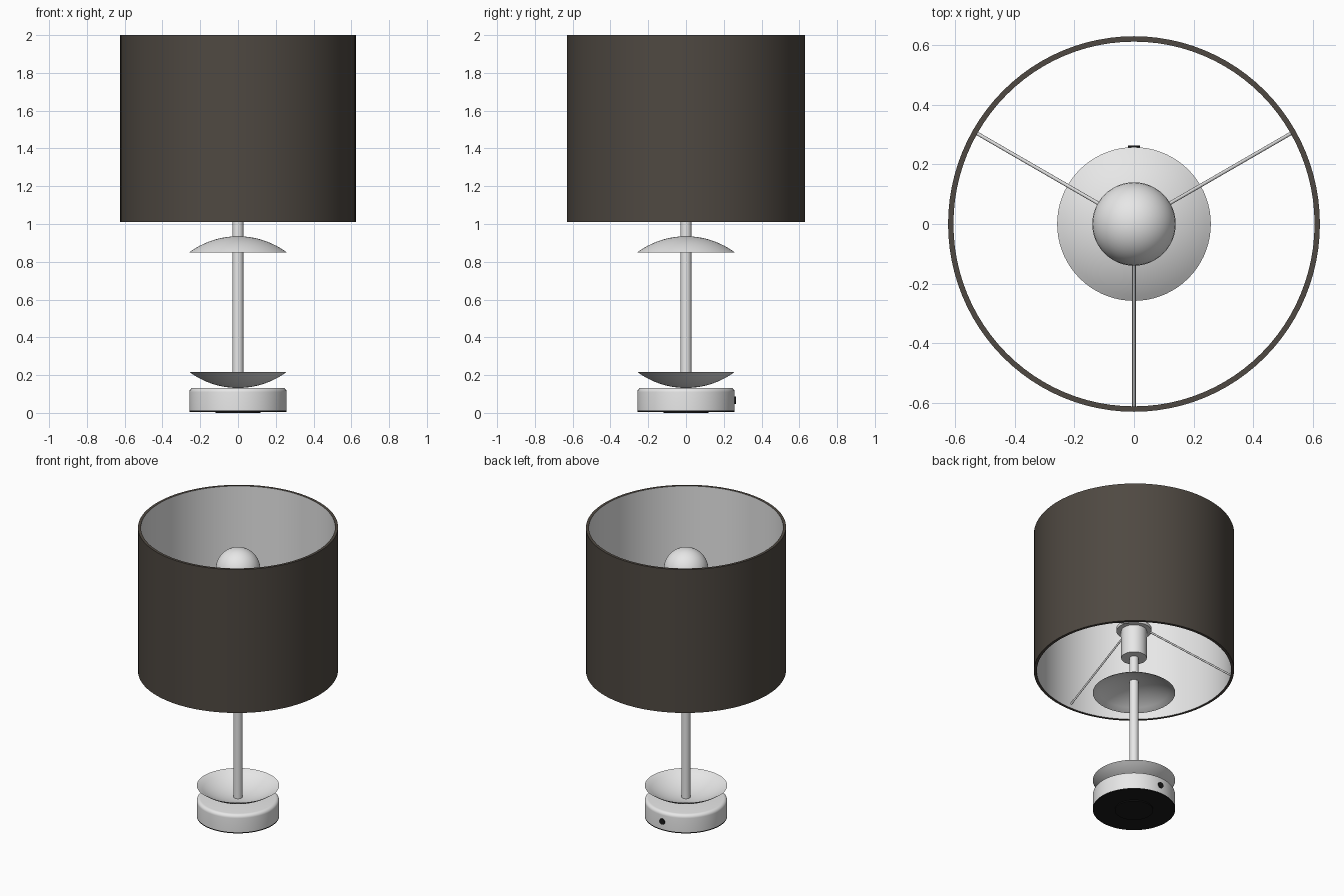
import bpy
import bmesh
from math import cos, sin, pi, radians, sqrt
from mathutils import Matrix, Vector

cube = bpy.data.objects.get("Cube")
if cube:
    bpy.data.objects.remove(cube, do_unlink=True)


def make_material(name, rgb, rough=0.6):
    mat = bpy.data.materials.new(name)
    mat.use_nodes = True
    mat.diffuse_color = (*rgb, 1)
    bsdf = mat.node_tree.nodes["Principled BSDF"]
    bsdf.inputs["Base Color"].default_value = (*rgb, 1)
    bsdf.inputs["Roughness"].default_value = rough
    return mat


white = make_material("white", (0.8, 0.8, 0.8))
brown = make_material("dark brown fabric", (0.078, 0.066, 0.054), 0.9)
black = make_material("black", (0.01, 0.01, 0.01))
steel = make_material("pale steel", (0.7, 0.7, 0.7), 0.4)


def finish(name, bm, *mats):
    bmesh.ops.remove_doubles(bm, verts=bm.verts, dist=0.0001)
    bmesh.ops.recalc_face_normals(bm, faces=bm.faces)
    mesh = bpy.data.meshes.new(name)
    bm.to_mesh(mesh)
    bm.free()
    obj = bpy.data.objects.new(name, mesh)
    bpy.context.collection.objects.link(obj)
    for mat in mats:
        mesh.materials.append(mat)
    bpy.ops.object.select_all(action="DESELECT")
    obj.select_set(True)
    bpy.context.view_layer.objects.active = obj
    bpy.ops.object.shade_smooth_by_angle(angle=radians(35))
    return obj


def lathe(name, profile, *mats, closed=False, steps=72):
    """Spin (radius, height) points round the z axis."""
    bm = bmesh.new()
    verts = [bm.verts.new((r, 0, z)) for r, z in profile]
    edges = [bm.edges.new(pair) for pair in zip(verts, verts[1:])]
    if closed:
        edges.append(bm.edges.new((verts[-1], verts[0])))
    bmesh.ops.spin(bm, geom=verts + edges, cent=(0, 0, 0), axis=(0, 0, 1),
                   angle=2 * pi, steps=steps, use_duplicate=False)
    return finish(name, bm, *mats)


def rod(name, start, end, radius, mat, sides=12):
    start, end = Vector(start), Vector(end)
    along = end - start
    turn = along.to_track_quat("Z", "Y").to_matrix().to_4x4()
    bm = bmesh.new()
    bmesh.ops.create_cone(bm, cap_ends=True, segments=sides, radius1=radius,
                          radius2=radius, depth=along.length,
                          matrix=Matrix.Translation((start + end) / 2) @ turn)
    return finish(name, bm, mat)


def dish(name, rim_z, top_z, mat, radius=0.258, thick=0.005):
    """Thin spherical cap between its rim and its crown."""
    rise = top_z - rim_z
    ball = (radius ** 2 + rise ** 2) / (2 * abs(rise))
    side = 1 if rise > 0 else -1
    radii = [radius * i / 14 for i in range(15)]
    outer = [(r, top_z - side * (ball - sqrt(ball ** 2 - r * r))) for r in radii]
    inner = [(r, z - side * thick) for r, z in outer[:-1]]
    return lathe(name, outer + inner[::-1], mat)


# Base with rounded top edge, on a black pad
edge = [(0.235 + 0.023 * sin(a), 0.11 + 0.023 * cos(a))
        for a in (i * pi / 12 for i in range(7))]
lathe("base", [(0, 0.133)] + edge + [(0.258, 0.013), (0, 0.013)], white)
lathe("base_pad", [(0, 0.013), (0.258, 0.013), (0.258, 0.006),
                   (0.12, 0.006), (0.12, 0), (0, 0)], black)
rod("cord_socket", (0, 0.245, 0.067), (0, 0.264, 0.067), 0.02, black, 24)

# Stem and the two facing dishes
rod("stem", (0, 0, 0.12), (0, 0, 1.12), 0.029, white, 32)
dish("lower_dish", 0.217, 0.132, white)
dish("upper_dish", 0.85, 0.935, white)

# Bulb holder with flange
lathe("bulb_holder", [(0, 1.1), (0.08, 1.1), (0.08, 1.295), (0.11, 1.295),
                      (0.11, 1.315), (0.08, 1.315), (0.08, 1.37), (0, 1.37)], white)

# Round bulb tapering to a neck
globe = [(0.14 * sin(a), 1.71 + 0.14 * cos(a))
         for a in (radians(d) for d in range(0, 121, 8))]
lathe("bulb", globe + [(0.1, 1.58), (0.075, 1.5), (0.065, 1.43), (0.065, 1.36)],
      white, steps=48)

# Shade: brown outside and rims, white lining
shade = lathe("shade", [(0.624, 1.01), (0.624, 2), (0.606, 2), (0.606, 1.01)],
              brown, white, closed=True, steps=96)
shade.scale.y = 1.01
for face in shade.data.polygons:
    outward = face.normal.x * face.center.x + face.normal.y * face.center.y
    face.material_index = 1 if outward < -0.1 else 0

# Three sloping arms that carry the shade
for i in range(3):
    a = radians(30 + 120 * i)
    rod(f"shade_arm_{i + 1}", (0.09 * cos(a), 0.09 * sin(a), 1.305),
        (0.612 * cos(a), 0.612 * sin(a), 1.04), 0.006, steel)
